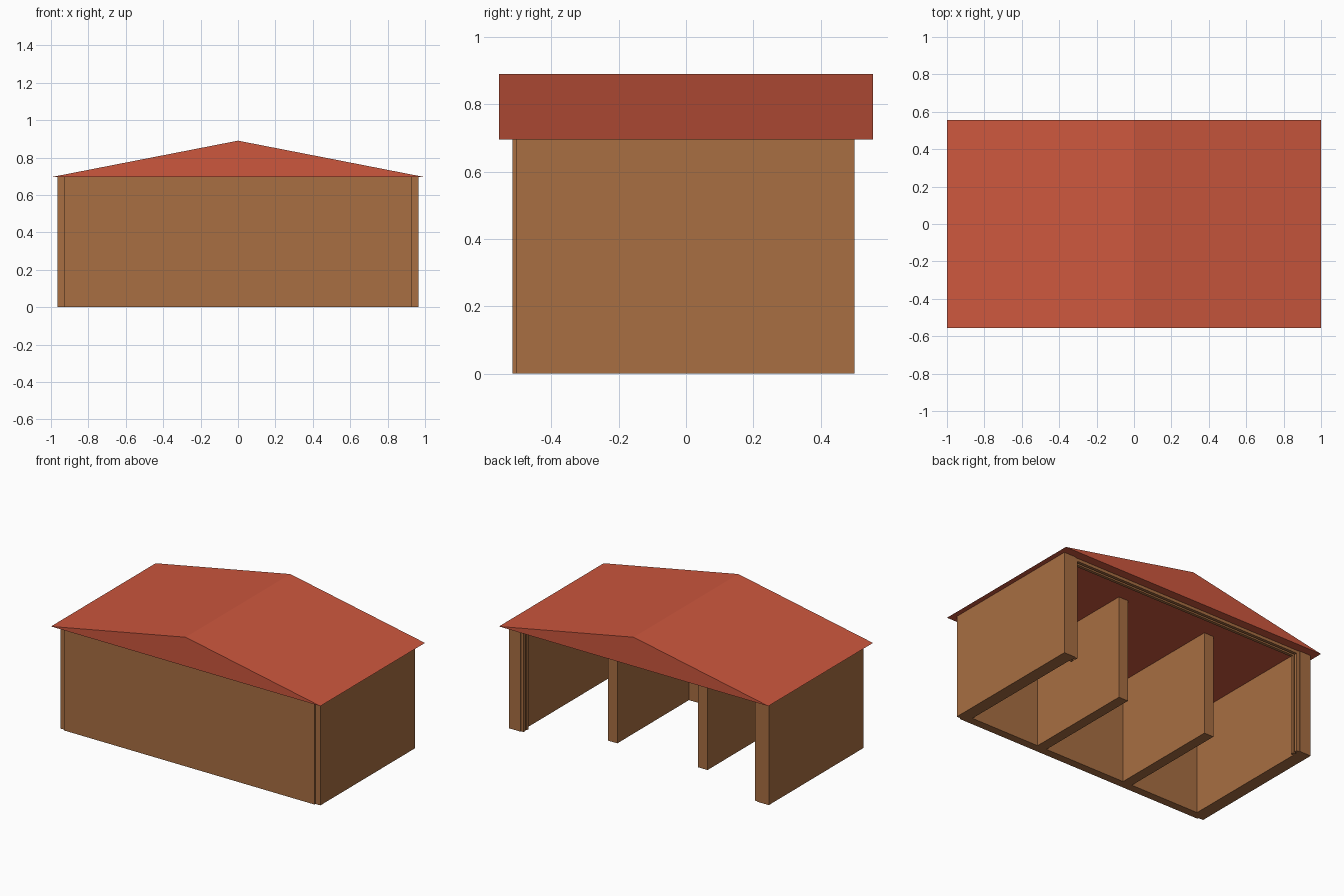
import bpy

if "Cube" in bpy.data.objects:
    bpy.data.objects.remove(bpy.data.objects["Cube"])


def material(name, color):
    m = bpy.data.materials.new(name)
    m.diffuse_color = (*color, 1)
    m.use_nodes = True
    m.node_tree.nodes["Principled BSDF"].inputs["Base Color"].default_value = m.diffuse_color
    return m


WOOD = material("brown wood", (0.392, 0.156, 0.054))
RED = material("red roof", (0.604, 0.095, 0.048))
DARK = material("dark groove", (0.075, 0.04, 0.016))


def mesh(name, verts, faces, mat):
    me = bpy.data.meshes.new(name)
    me.from_pydata(verts, [], faces)
    me.materials.append(mat)
    ob = bpy.data.objects.new(name, me)
    bpy.context.collection.objects.link(ob)
    return ob


def box(name, x0, x1, y0, y1, z0, z1, mat):
    x0, x1 = sorted((x0, x1))
    verts = [(x, y, z) for z in (z0, z1)
             for x, y in ((x0, y0), (x1, y0), (x1, y1), (x0, y1))]
    faces = [(3, 2, 1, 0), (4, 5, 6, 7), (0, 1, 5, 4),
             (1, 2, 6, 5), (2, 3, 7, 6), (3, 0, 4, 7)]
    return mesh(name, verts, faces, mat)


TOP = 0.695

# Front panel, slightly proud of the side walls
box("front_wall", -0.93, 0.93, -0.515, -0.46, 0, TOP, WOOD)

# Door frame strips: (y0, y1, protrusion, material), groove in the middle
strips = [(0.475, 0.495, 0.02, WOOD),
          (0.461, 0.475, 0.006, DARK),
          (0.441, 0.461, 0.02, WOOD)]

for s, side in ((-1, "left"), (1, "right")):
    # Side walls and stall partitions
    box(side + "_wall", s * 0.88, s * 0.965, -0.505, 0.5, 0, TOP, WOOD)
    box(side + "_partition", s * 0.30, s * 0.37, -0.46, 0.30, 0, TOP, WOOD)
    # Jambs of the open back
    for i, (y0, y1, d, mat) in enumerate(strips):
        box(f"{side}_jamb_{i}", s * (0.88 - d), s * 0.88, y0, y1, 0, TOP, mat)

# Header across the open back
for i, (y0, y1, d, mat) in enumerate(strips):
    box(f"header_{i}", -0.88, 0.88, y0, y1, TOP - d, TOP, mat)

# Gable roof prism, ridge running front to back
profile = [(-1, TOP), (1, TOP), (0, 0.89)]
verts = [(x, y, z) for y in (-0.555, 0.555) for x, z in profile]
mesh("roof", verts, [(0, 1, 2), (5, 4, 3), (0, 3, 4, 1), (1, 4, 5, 2), (2, 5, 3, 0)], RED)
